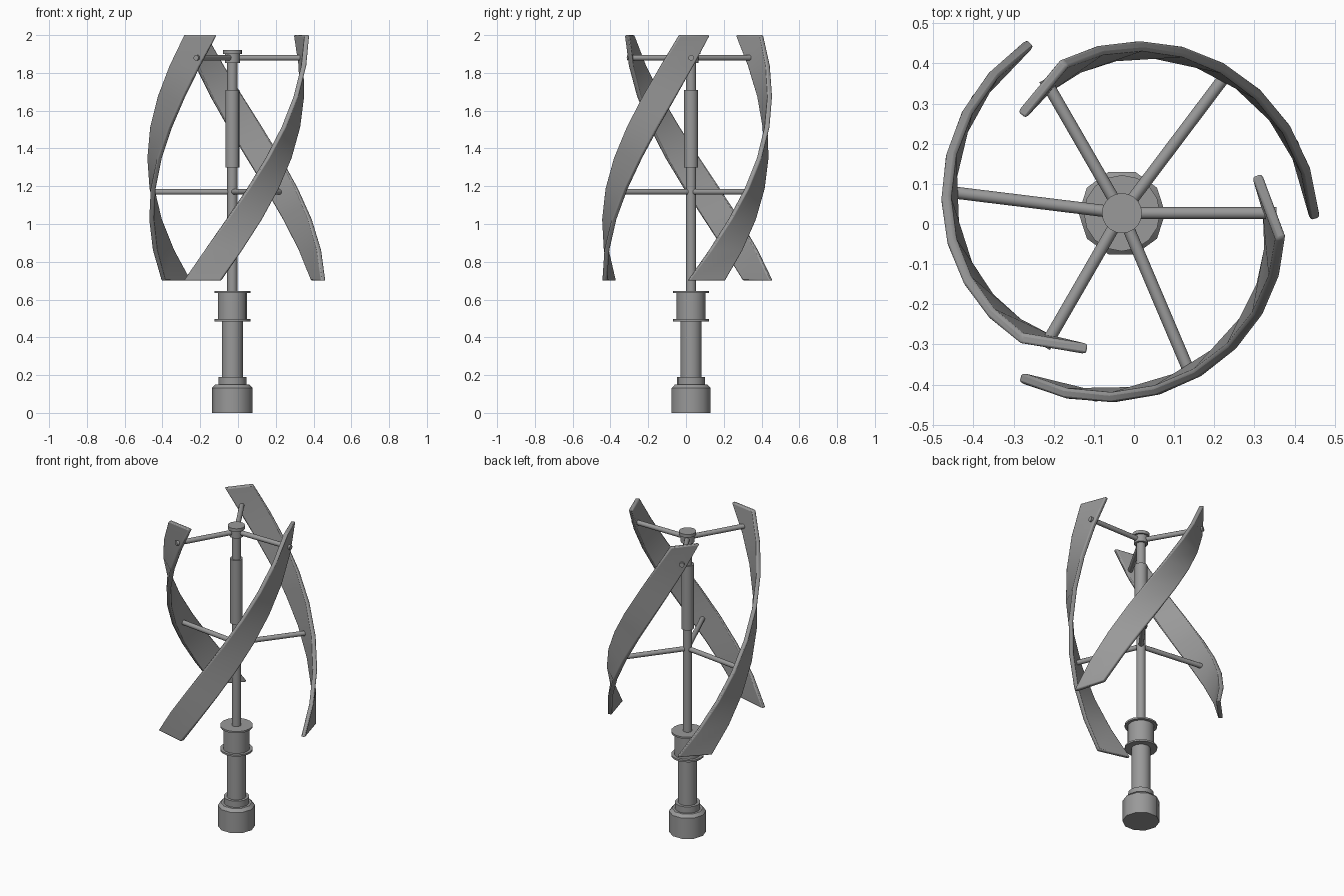
import bpy, bmesh
from math import radians, cos, sin, pi
from mathutils import Vector

cube = bpy.data.objects.get("Cube")
if cube:
    bpy.data.objects.remove(cube, do_unlink=True)

AXIS = Vector((-0.03, 0.027, 0))

grey = bpy.data.materials.new("plain grey")
grey.use_nodes = True
GREY = (0.32, 0.32, 0.32, 1)
grey.diffuse_color = GREY
grey.node_tree.nodes["Principled BSDF"].inputs["Base Color"].default_value = GREY


def finish(name, bm, angle):
    bmesh.ops.recalc_face_normals(bm, faces=bm.faces)
    mesh = bpy.data.meshes.new(name)
    bm.to_mesh(mesh)
    bm.free()
    mesh.materials.append(grey)
    obj = bpy.data.objects.new(name, mesh)
    bpy.context.collection.objects.link(obj)
    bpy.ops.object.select_all(action="DESELECT")
    obj.select_set(True)
    bpy.context.view_layer.objects.active = obj
    bpy.ops.object.shade_smooth_by_angle(angle=radians(angle))
    return obj


def skin(bm, rings):
    """Join rings of vertices into a closed tube with capped ends."""
    n = len(rings[0])
    for a, b in zip(rings, rings[1:]):
        for k in range(n):
            bm.faces.new((a[k], a[(k + 1) % n], b[(k + 1) % n], b[k]))
    bm.faces.new(rings[0])
    bm.faces.new(rings[-1])


def turned(name, profile, sides):
    """Solid of revolution about the mast axis from (radius, height) points."""
    bm = bmesh.new()
    rings = [[bm.verts.new(AXIS + Vector((r * cos(2 * pi * k / sides),
                                          r * sin(2 * pi * k / sides), z)))
              for k in range(sides)] for r, z in profile]
    skin(bm, rings)
    return finish(name, bm, 40)


def strut(name, angle, z, length, radius=0.015):
    direction = Vector((cos(radians(angle)), sin(radians(angle)), 0))
    side = Vector((-direction.y, direction.x, 0))
    bm = bmesh.new()
    rings = []
    for d in (0, length):
        centre = AXIS + direction * d + Vector((0, 0, z))
        rings.append([bm.verts.new(centre + radius * (side * cos(k * pi / 6)
                      + Vector((0, 0, sin(k * pi / 6))))) for k in range(12)])
    skin(bm, rings)
    return finish(name, bm, 40)


def blade(name, turn, steps=8, thickness=0.026):
    """Twisted flat blade, drawn inward towards its upper end."""
    bm = bmesh.new()
    rings = []
    for i in range(steps + 1):
        t = i / steps
        z = 0.7 + 1.3 * t

        def edge(angle, radius):
            a = radians(angle + turn)
            return AXIS + Vector((radius * cos(a), radius * sin(a), z))

        trail = edge(-122 + 113 * t, 0.482 - 0.08 * t)
        lead = edge(-97.5 + 113.5 * t, 0.463 - 0.114 * t)
        chord = (lead - trail).normalized()
        half = Vector((chord.y, -chord.x, 0)) * thickness / 2
        rings.append([bm.verts.new(p) for p in
                      (trail + half, lead + half, lead - half, trail - half)])
    skin(bm, rings)
    obj = finish(name, bm, 30)
    bevel = obj.modifiers.new("soft edges", "BEVEL")
    bevel.width = 0.007
    bevel.segments = 2
    bevel.limit_method = "ANGLE"
    bevel.angle_limit = radians(50)


# Pedestal and generator drum
turned("base", [(0.108, 0), (0.108, 0.132), (0.09, 0.15)], 10)
turned("base_collar", [(0.074, 0.145), (0.074, 0.19)], 16)
turned("lower_tube", [(0.056, 0.18), (0.056, 0.49)], 16)
turned("generator_drum", [(0.095, 0.485), (0.095, 0.496), (0.077, 0.496),
                          (0.077, 0.634), (0.095, 0.634), (0.095, 0.645)], 16)

# Mast, sleeve and hub
turned("mast", [(0.027, 0.64), (0.027, 1.87)], 16)
turned("mast_sleeve", [(0.037, 1.3), (0.037, 1.71)], 16)
turned("hub", [(0.04, 1.853), (0.04, 1.9), (0.05, 1.9), (0.05, 1.92)], 20)

# Three blades, each carried by an upper and a lower strut
for n in range(3):
    turn = 120 * n
    blade(f"blade_{n + 1}", turn)
    strut(f"upper_strut_{n + 1}", turn, 1.88, 0.385)
    strut(f"lower_strut_{n + 1}", turn - 67, 1.17, 0.42)
